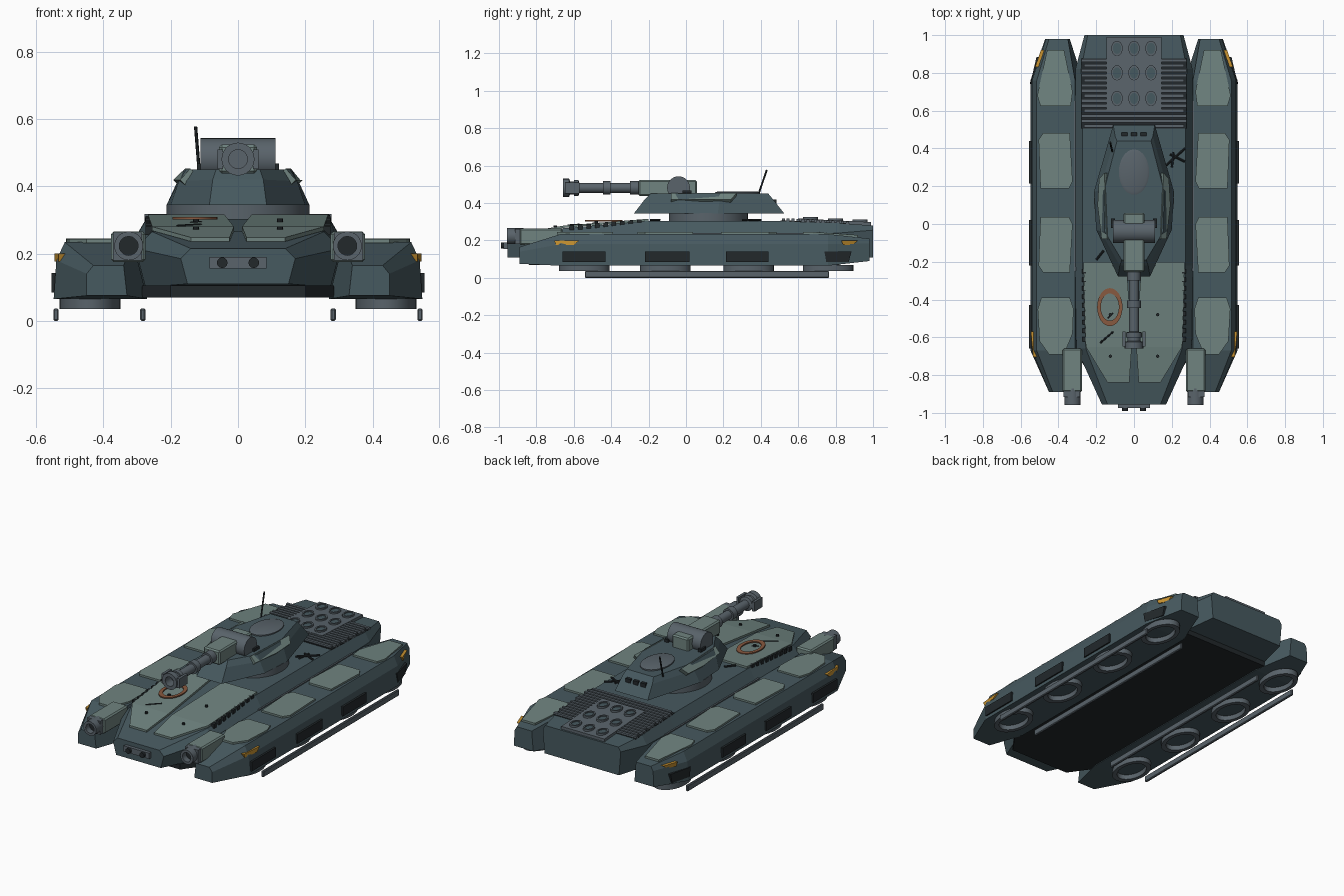
import bpy, bmesh, math
from mathutils import Vector

if "Cube" in bpy.data.objects:
    bpy.data.objects.remove(bpy.data.objects["Cube"])

COL = {"hull": (.062, .10, .115), "plate": (.16, .23, .215), "metal": (.10, .125, .145),
       "dark": (.016, .021, .024), "amber": (.58, .29, .03), "copper": (.25, .10, .05)}
MAT = {}
for key, c in COL.items():
    MAT[key] = bpy.data.materials.new(key)
    MAT[key].diffuse_color = (*c, 1)


def finish(name, bm, mat, smooth=False, bevel=0):
    bmesh.ops.recalc_face_normals(bm, faces=bm.faces)
    me = bpy.data.meshes.new(name)
    bm.to_mesh(me)
    bm.free()
    ob = bpy.data.objects.new(name, me)
    bpy.context.collection.objects.link(ob)
    me.materials.append(MAT[mat])
    if bevel:
        m = ob.modifiers.new("bevel", 'BEVEL')
        m.width, m.segments = bevel, 1
    if smooth:
        bpy.ops.object.select_all(action='DESELECT')
        ob.select_set(True)
        bpy.context.view_layer.objects.active = ob
        bpy.ops.object.shade_smooth_by_angle(angle=math.radians(35))
    return ob


def loft(name, rings, mat, closed=False, smooth=False, bevel=0):
    """Skin a list of equal-length rings of 3D points; closed joins last to first."""
    bm = bmesh.new()
    vs = [[bm.verts.new(p) for p in r] for r in rings]
    n = len(vs[0])
    pairs = list(zip(vs, vs[1:])) + ([(vs[-1], vs[0])] if closed else [])
    for a, b in pairs:
        for i in range(n):
            bm.faces.new((a[i], a[(i + 1) % n], b[(i + 1) % n], b[i]))
    if not closed:
        bm.faces.new(vs[0])
        bm.faces.new(vs[-1])
    return finish(name, bm, mat, smooth, bevel)


def box(name, x0, x1, y0, y1, z0, z1, mat, bevel=0):
    return loft(name, [[(x0, y0, z), (x1, y0, z), (x1, y1, z), (x0, y1, z)] for z in (z0, z1)],
                mat, bevel=bevel)


def slab(name, outline, z, thick, mat, bevel=0):
    """Flat plate from an xy outline; z is a function of y."""
    return loft(name, [[(x, y, z(y) + t) for x, y in outline] for t in (0, thick)], mat, bevel=bevel)


def lathe(name, c, axis, prof, mat, n=24, closed=False, sx=1, sy=1):
    """Turn (radius, offset) pairs about an axis through c; sx, sy squash to an ellipse."""
    def pt(r, h, a):
        u, v = r * sx * math.cos(a), r * sy * math.sin(a)
        d = {'x': (h, u, v), 'y': (u, h, v), 'z': (u, v, h)}[axis]
        return Vector(c) + Vector(d)
    return loft(name, [[pt(r, h, math.tau * i / n) for i in range(n)] for r, h in prof],
                mat, closed, True)


def rod(name, p, q, r, mat):
    p, q = Vector(p), Vector(q)
    rot = (q - p).to_track_quat('Z', 'Y')
    ring = [rot @ Vector((r * math.cos(a), r * math.sin(a), 0))
            for a in (math.tau * i / 8 for i in range(8))]
    return loft(name, [[p + v for v in ring], [q + v for v in ring]], mat)


# central hull, lofted front to back from half sections
hull = [(-.955, (.15, .11), (.17, .185), (.14, .215)), (-.66, (.275, .10), (.305, .215), (.255, .265)),
        (-.22, (.285, .10), (.312, .235), (.272, .303)), (.55, (.285, .10), (.312, .235), (.272, .303)),
        (.82, (.285, .10), (.31, .24), (.28, .292)), (1.0, (.25, .11), (.262, .255), (.245, .28))]
loft("hull", [[(x, y, z) for x, z in h] + [(-x, y, z) for x, z in reversed(h)]
              for y, *h in hull], "hull")
slab("belly_plate", [(-.285, -.72), (-.2, -.84), (.2, -.84), (.285, -.72), (.285, .82), (-.285, .82)],
     lambda y: .07, .035, "dark")

# nose sensor
box("sensor_box", -.085, .085, -.975, -.94, .155, .19, "metal")
for x in (-.047, .047):
    lathe("sensor_lens", (x, -.97, .173), 'y', [(.016, 0), (.016, -.02)], "dark", 12)

pods = [(-.89, ((.33, .075), (.45, .075), (.45, .14), (.43, .165), (.34, .165))),
        (-.67, ((.27, .065), (.548, .065), (.54, .18), (.515, .234), (.312, .234))),
        (.76, ((.27, .065), (.548, .065), (.54, .18), (.515, .234), (.312, .234))),
        (.98, ((.34, .09), (.47, .09), (.465, .185), (.45, .21), (.35, .21)))]
BAYS = (-.545, -.11, .335, .76)
for s, side in ((1, "right"), (-1, "left")):
    # side pods with hover rings and skids
    loft(side + "_pod", [[(s * x, y, z) for x, z in p] for y, p in pods], "hull")
    for y in BAYS:
        lathe(side + "_hover_ring", (s * .44, y, 0), 'z',
              [(.09, .036), (.09, .07), (.068, .07), (.068, .036)], "metal", 28, True, 1, 1.5)
    for x in (.283, .541):
        box(side + "_skid", s * x - .008, s * x + .008, -.54, .765, 0, .037, "metal", .004)

    # pod top armour
    for y in BAYS[1:3]:
        o = [(.34, -.148), (.48, -.148), (.505, -.11), (.495, .148), (.345, .148), (.325, .11)]
        if y > 0:
            o = [(a, -b) for a, b in o]
        slab(side + "_pod_plate", [(s * a, y + b) for a, b in o], lambda y: .232, .013, "plate")
    ends = [(.34, .39), (.49, .39), (.51, .45), (.5, .62), (.45, .69), (.37, .69), (.325, .58), (.32, .45)]
    slab(side + "_front_pod_plate", [(s * a, -b) for a, b in ends], lambda y: .232, .012, "plate")
    ends = [(.335, .625), (.495, .625), (.512, .68), (.46, .92), (.37, .92), (.325, .7)]
    slab(side + "_rear_pod_plate", [(s * a, b) for a, b in ends],
         lambda y: .233 - max(0, y - .76) * .1, .012, "plate")

    # side vents
    for y0, y1 in ((-.66, -.43), (-.22, .02), (.215, .44)):
        box(side + "_side_vent", s * .53, s * .555, y0, y1, .085, .142, "dark")
    loft(side + "_rear_vent", [[(s * (x - d), y, z) for x, y, z in
         ((.55, .74, .142), (.55, .75, .085), (.516, .87, .085), (.516, .885, .142))]
         for d in (0, .03)], "dark")
    # marker lights
    for y0, y1, x0, x1 in ((-.705, -.57, .53, .543), (.83, .92, .521, .49)):
        loft(side + "_marker_light", [[(s * (x + d), y, z) for x, y, z in
             ((x0, y0, .2), (x1, y1, .2), (x1, y1 - .03, .176), (x0, y0 + .01, .176))]
             for d in (-.025, .003)], "amber")

    # fixed forward guns
    box(side + "_gun_housing", s * .275, s * .378, -.89, -.66, .175, .265, "plate", .008)
    box(side + "_gun_collar", s * .285, s * .372, -.915, -.88, .18, .262, "metal")
    lathe(side + "_gun_muzzle", (s * .325, 0, .223), 'y',
          [(.043, -.87), (.043, -.957), (.028, -.957), (.028, -.87)], "metal", 20, True)
    lathe(side + "_gun_bore", (s * .325, 0, .223), 'y', [(.028, -.92), (.028, -.9)], "dark", 20)

    # folded sloping front armour with bolts and edge studs
    fold = [(-.2, .04, .268, .304), (-.65, .012, .255, .268), (-.84, .025, .14, .236)]
    loft(side + "_front_plate", [[(s * a, y, z), (s * b, y, z), (s * b, y, z + .012), (s * a, y, z + .012)]
                                 for y, a, b, z in fold], "plate")
    for y, z in ((-.48, .294), (-.7, .271)):
        lathe(side + "_plate_bolt", (s * .125, y, z), 'z', [(.009, 0), (.009, .01)], "dark", 8)
    for i in range(9):
        y = -.25 - i * .045
        box(side + "_edge_stud", s * .255, s * .275, y - .012, y + .012, .29 + (y + .2) * .085,
            .316 + (y + .2) * .085, "dark")
    box(side + "_hull_rail", s * .29, s * .318, -.25, .65, .23, .24, "metal")

# engine deck: louvres and launch cells on the falling rear deck
deck = lambda y: .302 - max(0, y - .55) * .05
slab("louvre_base", [(-.277, .505), (.277, .505), (.277, .875), (-.277, .875)], deck, .006, "dark")
for i in range(14):
    y = .52 + i * .0265
    w = .278 if i % 3 else .265
    box("louvre", -w, w, y - .008, y + .008, deck(y), deck(y) + .016, "metal")
slab("launcher_base", [(-.145, .6), (.145, .6), (.145, .99), (-.145, .99)], deck, .018, "metal")
for y in (.665, .8, .93):
    for x in (-.09, 0, .09):
        lathe("launch_cell", (x, y, deck(y)), 'z', [(.03, 0), (.03, .028), (.022, .028), (.022, 0)],
              "metal", 16, True, 1, 1.35)
        lathe("cell_cap", (x, y, deck(y)), 'z', [(.022, .015), (.022, .022)], "hull", 16, False, 1, 1.35)

# turret
lathe("turret_ring", (0, .12, 0), 'z', [(.212, .295), (.212, .346)], "metal", 36)
half = [[(.085, -.278, .345), (.2, -.03, .345), (.212, .17, .345), (.11, .525, .345)],
        [(.075, -.22, .42), (.176, -.04, .415), (.18, .18, .415), (.1, .465, .42)],
        [(.065, -.19, .45), (.155, -.04, .45), (.16, .17, .45), (.09, .44, .45)]]
loft("turret_body", [h + [(-x, y, z) for x, y, z in reversed(h)] for h in half], "hull")
for s, side in ((1, "right"), (-1, "left")):
    loft(side + "_cheek_plate", [[(s * (x + d), y, z + d) for x, y, z in
         ((.135, -.08, .446), (.15, .27, .446), (.178, .24, .412), (.186, .1, .412), (.165, -.08, .412))]
         for d in (-.012, .007)], "plate")
    box(side + "_sight", s * .1, s * .122, -.02, .03, .445, .468, "dark")
lathe("turret_hatch", (0, .275, 0), 'z', [(.08, .445), (.08, .457), (.07, .462)], "metal", 28, False, 1, 1.5)
for x in (-.05, 0, .05):
    box("turret_rear_vent", x - .016, x + .016, .455, .485, .395, .418, "dark")
rod("antenna", (-.115, .385, .44), (-.126, .432, .577), .005, "dark")

# main gun
lathe("gun_trunnion", (0, -.04, .482), 'x', [(.061, -.112), (.061, .112)], "metal", 28)
box("gun_cradle", -.056, .056, -.255, .058, .438, .524, "plate", .008)
lathe("main_barrel", (0, 0, .481), 'y',
      [(.036, -.24), (.036, -.3), (.026, -.3), (.026, -.405), (.036, -.405), (.036, -.445),
       (.026, -.445), (.026, -.57), (.042, -.575), (.042, -.6), (.034, -.6), (.034, -.62), (.049, -.625),
       (.049, -.658), (.028, -.658), (.028, -.6)], "metal", 24)
for x in (-.053, .053):
    box("muzzle_fin", x - .008, x + .008, -.648, -.57, .452, .51, "metal")

# loose deck gear: tow ring and stowed bars
lathe("tow_ring", (-.128, -.44, 0), 'z', [(.067, .302), (.067, .309), (.048, .309), (.048, .302)],
      "copper", 32, True, 1, 1.5)
for p, q in (((-.2, -.19), (-.16, -.14)), ((-.18, -.63), (-.11, -.57)), ((-.14, -.5), (-.11, -.47)),
             ((.17, .31), (.27, .4)), ((.19, .37), (.27, .33)), ((.2, .3), (.21, .38))):
    zs = [.31 + min(0, y + .2) * .07 for y in (p[1], q[1])]
    rod("stowed_bar", (*p, zs[0]), (*q, zs[1]), .006, "dark")

for m in bpy.data.materials:
    if m.users and not m.is_grease_pencil:
        m.use_nodes = True
        m.node_tree.nodes["Principled BSDF"].inputs["Base Color"].default_value = m.diffuse_color
